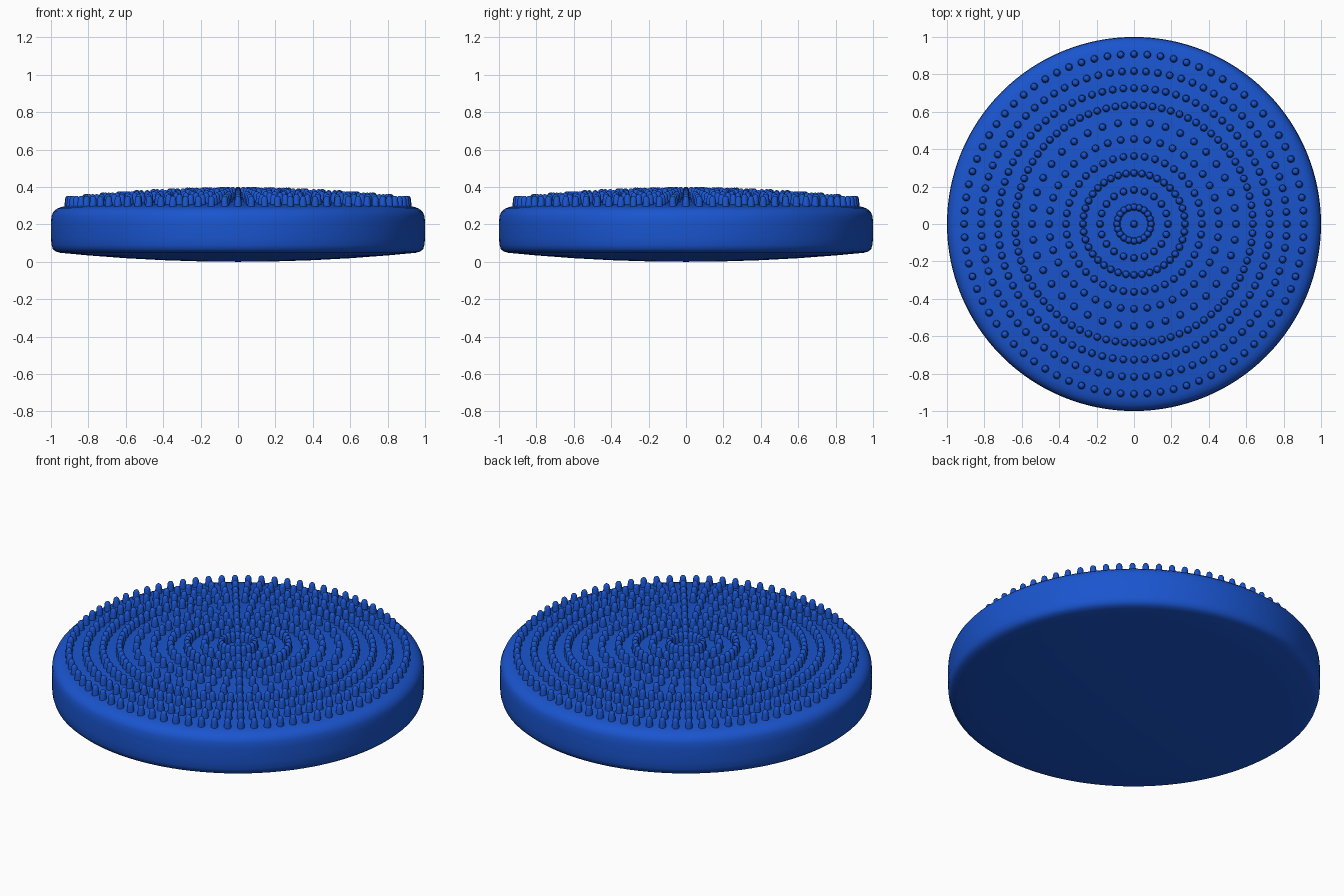
import bpy, bmesh, math

if "Cube" in bpy.data.objects:
    bpy.data.objects.remove(bpy.data.objects["Cube"])

blue = bpy.data.materials.new("blue_rubber")
blue.diffuse_color = (0.01, 0.09, 0.62, 1)
blue.use_nodes = True
blue.node_tree.nodes["Principled BSDF"].inputs["Base Color"].default_value = blue.diffuse_color

RIM_TOP, DOME = 0.297, 0.05


def dome_z(r):
    # Height of the gently domed top at radius r
    return RIM_TOP + DOME * (1 - (r / 0.93) ** 2)


def lathe(bm, profile, segments, x=0.0, y=0.0, z=0.0):
    # Revolve (radius, height) points about a vertical axis; radius 0 makes a pole
    rings = []
    for r, h in profile:
        if r == 0:
            rings.append([bm.verts.new((x, y, z + h))])
        else:
            rings.append([bm.verts.new((x + r * math.cos(2 * math.pi * i / segments),
                                        y + r * math.sin(2 * math.pi * i / segments), z + h))
                          for i in range(segments)])
    for a, b in zip(rings, rings[1:]):
        for i in range(segments):
            j = (i + 1) % segments
            if len(a) == 1:
                bm.faces.new((a[0], b[j], b[i]))
            elif len(b) == 1:
                bm.faces.new((a[i], a[j], b[0]))
            else:
                bm.faces.new((a[i], a[j], b[j], b[i]))


def finish(name, bm):
    mesh = bpy.data.meshes.new(name)
    bm.to_mesh(mesh)
    bm.free()
    mesh.materials.append(blue)
    mesh.polygons.foreach_set("use_smooth", [True] * len(mesh.polygons))
    obj = bpy.data.objects.new(name, mesh)
    bpy.context.collection.objects.link(obj)
    return obj


# Cushion body: shallow domed base, rounded corners, domed top
profile = [(0, 0)]
profile += [(r, 0.048 * (r / 0.95) ** 2) for r in (0.2, 0.4, 0.6, 0.8, 0.95)]
profile += [(0.975, 0.055), (0.99, 0.068), (0.997, 0.09), (1.0, 0.13), (1.0, 0.21),
            (0.997, 0.245), (0.987, 0.268), (0.968, 0.284), (0.945, 0.293)]
profile += [(r, dome_z(r)) for r in (0.91, 0.8, 0.65, 0.5, 0.35, 0.2, 0.1)]
profile += [(0, dome_z(0))]
body = bmesh.new()
lathe(body, profile, 128)
finish("cushion_body", body)

# Massage nubs: tapered pegs with rounded tips, in concentric rings
nub = [(0.021, -0.012), (0.019, 0.01), (0.0165, 0.038), (0.013, 0.047), (0.007, 0.052), (0, 0.0535)]
nubs = bmesh.new()
lathe(nubs, nub, 12, z=dome_z(0))
for k, count in enumerate([20] * 2 + [40] * 4 + [80] * 4, start=1):
    r = 0.0908 * k
    for i in range(count):
        a = 2 * math.pi * i / count
        lathe(nubs, nub, 12, r * math.cos(a), r * math.sin(a), dome_z(r))
finish("massage_nubs", nubs)
